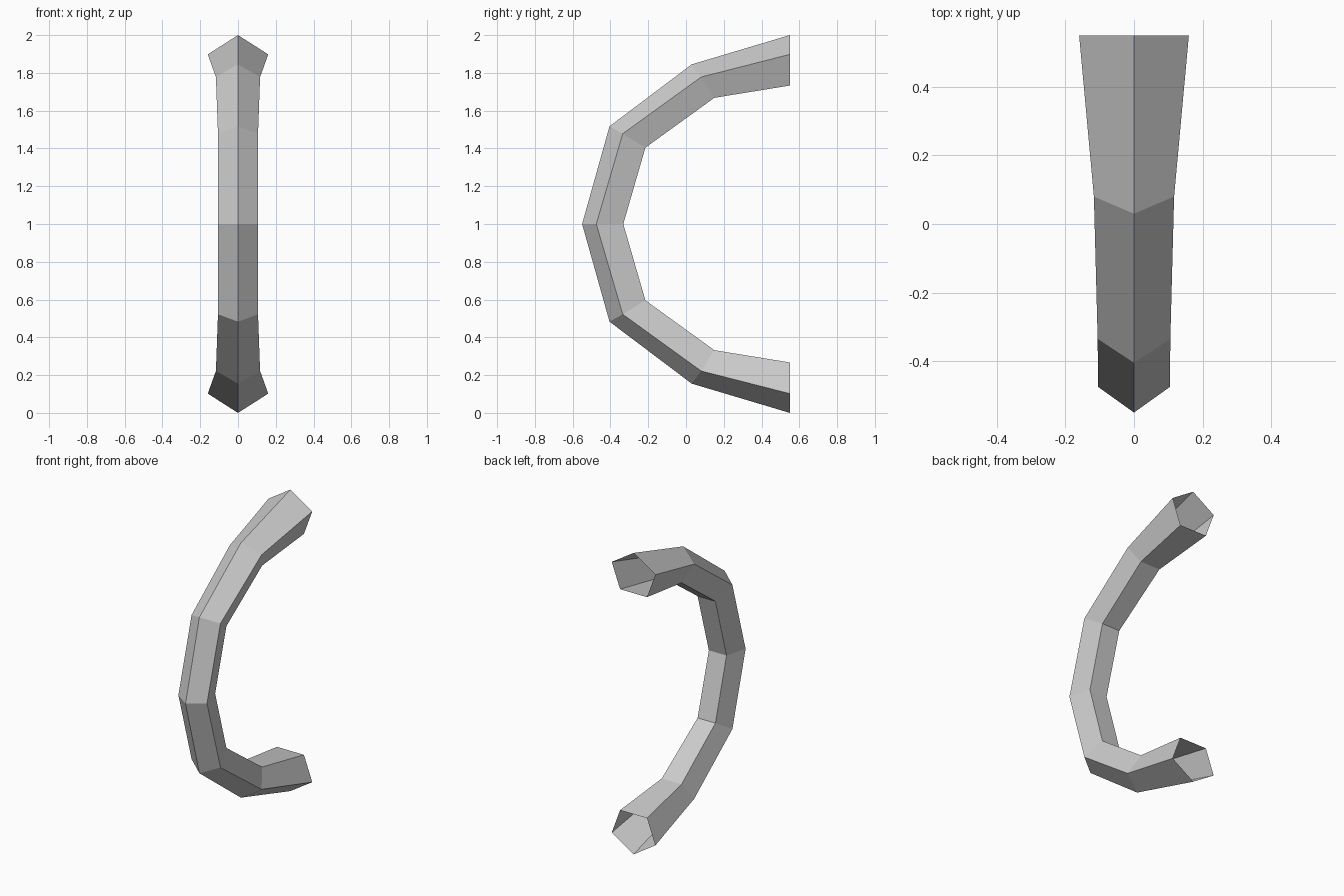
import bpy
import bmesh

cube = bpy.data.objects.get("Cube")
if cube:
    bpy.data.objects.remove(cube, do_unlink=True)

grey = bpy.data.materials.new("plain grey")
grey.use_nodes = True
colour = (0.6, 0.6, 0.6, 1)
grey.diffuse_color = colour
grey.node_tree.nodes["Principled BSDF"].inputs["Base Color"].default_value = colour

# Upper half stations: (y, height above middle) of ridge, shoulder, inner edge; shoulder half width
UPPER = [
    ((0.55, 1.0), (0.55, 0.898), (0.55, 0.733), 0.16),
    ((0.03, 0.845), (0.08, 0.778), (0.15, 0.668), 0.117),
    ((-0.405, 0.517), (-0.335, 0.478), (-0.215, 0.404), 0.106),
    ((-0.55, 0.0), (-0.475, 0.0), (-0.332, 0.0), 0.105),
]
INNER_RATIO = 0.618
MIDDLE = 1.0


def add_ring(bm, station, side):
    """Five-sided section, ridge outward and flat side inward."""
    ridge, shoulder, inner, width = station
    narrow = width * INNER_RATIO
    points = [(0, ridge), (width, shoulder), (narrow, inner),
              (-narrow, inner), (-width, shoulder)]
    return [bm.verts.new((x, y, MIDDLE + side * h)) for x, (y, h) in points]


# Curved handle: open five-sided tube, lower half mirrors the upper
bm = bmesh.new()
rings = [add_ring(bm, s, 1) for s in UPPER]
rings += [add_ring(bm, s, -1) for s in reversed(UPPER[:-1])]
for a, b in zip(rings, rings[1:]):
    for i in range(len(a)):
        j = (i + 1) % len(a)
        bm.faces.new((a[i], b[i], b[j], a[j]))

bmesh.ops.recalc_face_normals(bm, faces=bm.faces)
# Make sure the outer ridge faces point to the front
bm.faces.ensure_lookup_table()
front = min(bm.faces, key=lambda f: f.calc_center_median().y)
if front.normal.y > 0:
    bmesh.ops.reverse_faces(bm, faces=bm.faces)

mesh = bpy.data.meshes.new("curved_handle")
bm.to_mesh(mesh)
bm.free()
mesh.materials.append(grey)
handle = bpy.data.objects.new("curved_handle", mesh)
bpy.context.collection.objects.link(handle)
